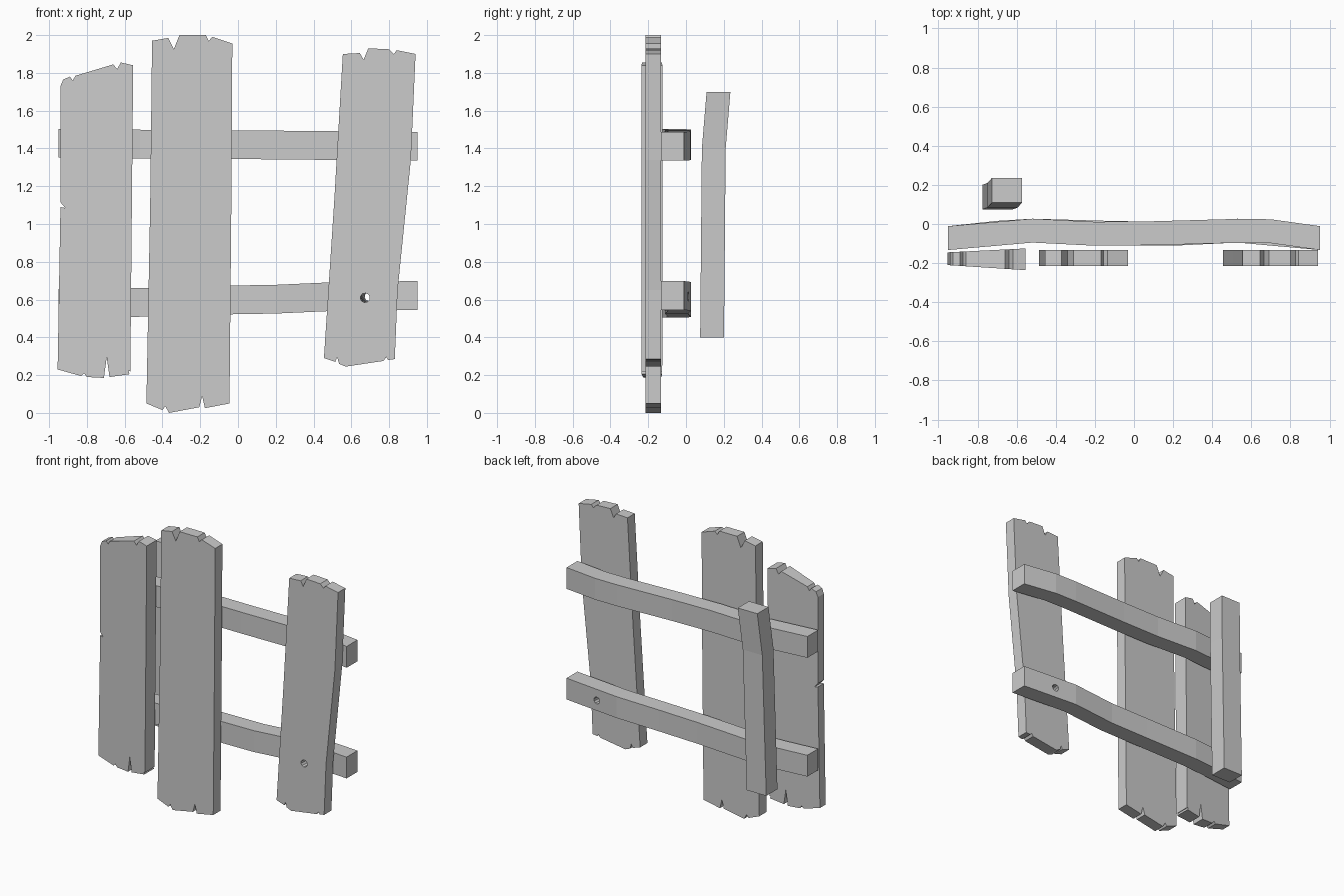
import bpy, bmesh
from mathutils import Vector

if "Cube" in bpy.data.objects:
    bpy.data.objects.remove(bpy.data.objects["Cube"])


def add_object(name, bm):
    bmesh.ops.recalc_face_normals(bm, faces=bm.faces)
    me = bpy.data.meshes.new(name)
    bm.to_mesh(me)
    bm.free()
    ob = bpy.data.objects.new(name, me)
    bpy.context.collection.objects.link(ob)
    return ob


def plank(name, outline, front, back):
    """Flat board from an x-z outline; front and back give y at each x."""
    bm = bmesh.new()
    f = [bm.verts.new((x, front(x), z)) for x, z in outline]
    b = [bm.verts.new((x, back(x), z)) for x, z in outline]
    bm.faces.new(f)
    bm.faces.new(b[::-1])
    n = len(f)
    for i in range(n):
        j = (i + 1) % n
        bm.faces.new((f[i], b[i], b[j], f[j]))
    return add_object(name, bm)


def beam(name, centres, u, v):
    """Bent square beam: rectangle with half-axes u and v swept through centres."""
    bm = bmesh.new()
    u, v = Vector(u), Vector(v)
    rings = [[bm.verts.new(Vector(c) + u * a + v * b)
              for a, b in ((-1, -1), (1, -1), (1, 1), (-1, 1))] for c in centres]
    for r, s in zip(rings, rings[1:]):
        for i in range(4):
            j = (i + 1) % 4
            bm.faces.new((r[i], r[j], s[j], s[i]))
    bm.faces.new(rings[0])
    bm.faces.new(rings[-1])
    return add_object(name, bm)


# Weathered planks with split ends
left = [(-.955, .23), (-.83, .195), (-.815, .21), (-.80, .19), (-.71, .185),
        (-.695, .295), (-.68, .19), (-.575, .205), (-.58, .225), (-.57, .22),
        (-.555, 1.84), (-.62, 1.855), (-.64, 1.82), (-.66, 1.845), (-.86, 1.785),
        (-.875, 1.76), (-.89, 1.78), (-.925, 1.765), (-.94, 1.73), (-.94, 1.115),
        (-.915, 1.085), (-.94, 1.09)]
middle = [(-.485, .05), (-.40, .015), (-.385, .035), (-.365, 0), (-.205, .03),
          (-.19, .09), (-.175, .025), (-.045, .05), (-.035, 1.13), (-.03, 1.955),
          (-.135, 1.99), (-.155, 1.97), (-.17, 2), (-.31, 2), (-.34, 1.925),
          (-.37, 1.985), (-.455, 1.97), (-.465, 1.1)]
right = [(.455, .29), (.515, .27), (.525, .295), (.535, .26), (.57, .245),
         (.77, .275), (.785, .295), (.795, .28), (.83, .285), (.845, .65),
         (.915, 1.34), (.94, 1.9), (.84, 1.92), (.825, 1.9), (.80, 1.925),
         (.69, 1.93), (.665, 1.87), (.645, 1.905), (.555, 1.9), (.51, 1.13)]
plank("left_plank", left, lambda x: -.21 - .065 * (x + .955), lambda x: -.145 + .05 * (x + .955))
plank("middle_plank", middle, lambda x: -.215, lambda x: -.133)
right_plank = plank("right_plank", right, lambda x: -.215, lambda x: -.133)

# Two bowed cross rails
half_y, half_z = (0, .061, 0), (0, 0, .076)
beam("upper_rail", [(-.95, -.072, 1.427), (-.52, -.034, 1.423), (-.2, -.05, 1.421),
                    (.1, -.047, 1.419), (.53, -.035, 1.415), (.7, -.037, 1.414),
                    (.95, -.072, 1.411)], half_y, half_z)
lower_rail = beam("lower_rail", [(-.95, -.072, .58), (-.7, -.045, .582), (-.52, -.034, .585),
                                 (-.1, -.046, .597), (.2, -.05, .602), (.53, -.034, .617),
                                 (.95, -.072, .622)], half_y, half_z)

# Kinked prop post behind the rails
beam("back_post", [(-.697, .138, .4), (-.672, .147, 1.4), (-.65, .172, 1.7)],
     (.077, 0, 0), (0, .063, 0))

# Slanted knot hole through the right plank and lower rail
bm = bmesh.new()
bmesh.ops.create_cone(bm, cap_ends=True, segments=10, radius1=.025, radius2=.025, depth=.6)
axis = Vector((.1, 1, .03))
bm.transform(Vector((0, 0, 1)).rotation_difference(axis).to_matrix().to_4x4())
bmesh.ops.translate(bm, verts=bm.verts, vec=(.685, -.09, .613))
cutter = add_object("hole_cutter", bm)
cutter.hide_render = True
cutter.hide_set(True)
for ob in (right_plank, lower_rail):
    m = ob.modifiers.new("hole", 'BOOLEAN')
    m.operation = 'DIFFERENCE'
    m.solver = 'EXACT'
    m.object = cutter
